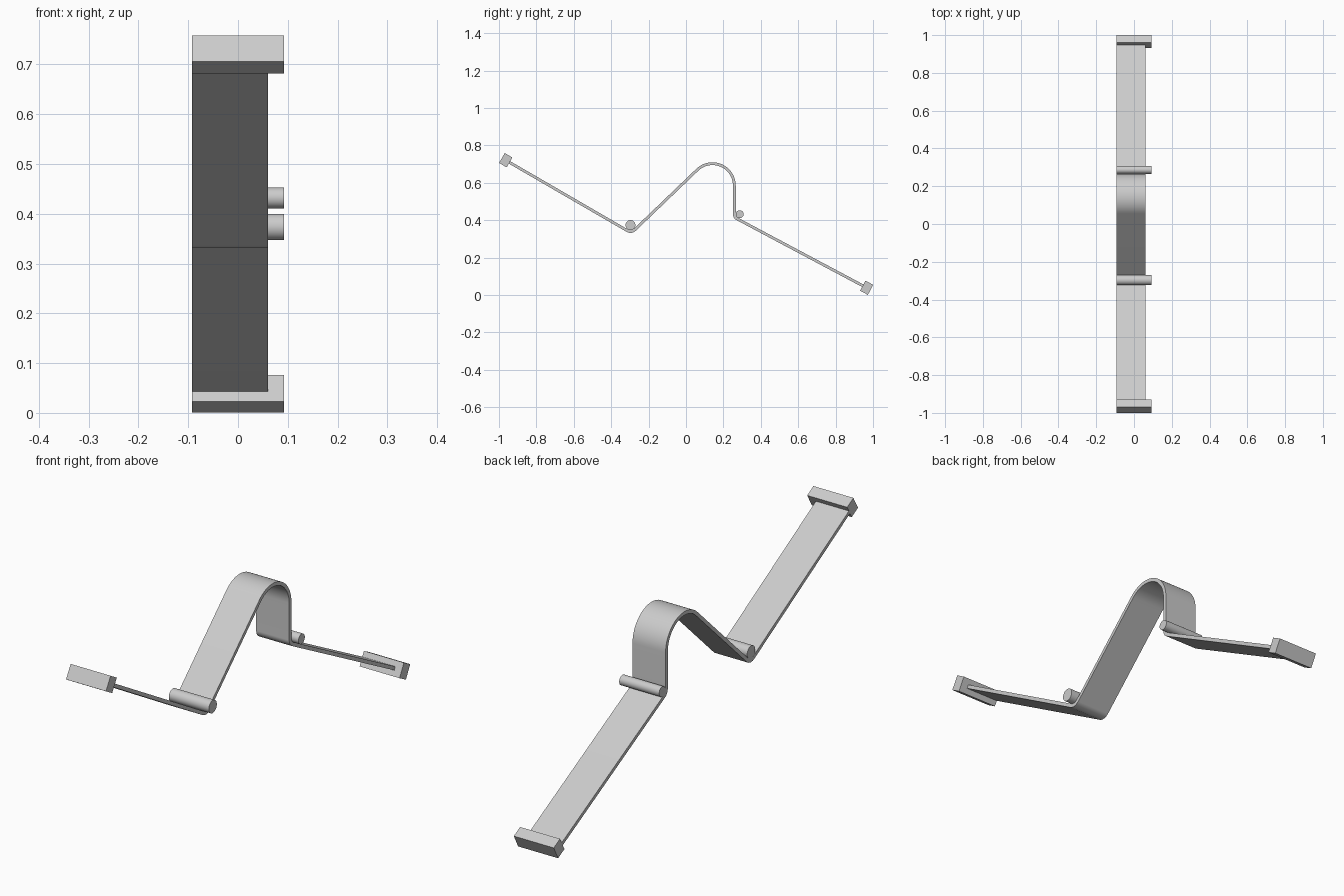
import bpy, bmesh, math
from mathutils import Vector, Matrix

cube = bpy.data.objects.get("Cube")
if cube:
    bpy.data.objects.remove(cube, do_unlink=True)

grey = bpy.data.materials.new("plain grey")
grey.use_nodes = True
colour = (0.6, 0.6, 0.6, 1)
grey.diffuse_color = colour
grey.node_tree.nodes["Principled BSDF"].inputs["Base Color"].default_value = colour

LEFT, RIGHT, STRIP_EDGE = 0.092, -0.092, 0.06
HALF = 0.0075  # half the strip thickness


def extrude_profile(name, points, x0, x1, smooth=False):
    """Extrude a closed (y, z) outline along x."""
    bm = bmesh.new()
    face = bm.faces.new([bm.verts.new((x0, y, z)) for y, z in points])
    out = bmesh.ops.extrude_face_region(bm, geom=[face])
    verts = [v for v in out["geom"] if isinstance(v, bmesh.types.BMVert)]
    bmesh.ops.translate(bm, verts=verts, vec=(x1 - x0, 0, 0))
    bmesh.ops.recalc_face_normals(bm, faces=bm.faces)
    mesh = bpy.data.meshes.new(name)
    bm.to_mesh(mesh)
    bm.free()
    mesh.materials.append(grey)
    obj = bpy.data.objects.new(name, mesh)
    bpy.context.collection.objects.link(obj)
    if smooth:
        bpy.ops.object.select_all(action="DESELECT")
        obj.select_set(True)
        bpy.context.view_layer.objects.active = obj
        bpy.ops.object.shade_smooth_by_angle(angle=math.radians(30))
    return obj


def left_normal(a):
    return Vector((-math.sin(a), math.cos(a)))


# Strip route: centre and signed bend radius (positive turns upward)
front_end, back_end = Vector((-0.964, 0.7205)), Vector((0.966, 0.0385))
front_pin, back_pin = Vector((-0.297, 0.3735)), Vector((0.287, 0.432))
route = [(front_end, 0), (front_pin, 0.034), (Vector((0.1415, 0.585)), -0.117),
         (back_pin, 0.0285), (back_end, 0)]

# Directions of the straight runs tangent to neighbouring bends
angles = []
for (c1, r1), (c2, r2) in zip(route, route[1:]):
    d = c2 - c1
    angles.append(math.atan2(d.y, d.x) - math.asin((r2 - r1) / d.length))

# Both faces of the strip along straights and bends
upper, lower = [], []
STEPS = 24
for i, (c, r) in enumerate(route):
    a0, a1 = angles[max(i - 1, 0)], angles[min(i, len(angles) - 1)]
    steps = STEPS if r else 0
    for k in range(steps + 1):
        n = left_normal(a0 + (a1 - a0) * k / max(steps, 1))
        upper.append(c - n * (r - HALF))
        lower.append(c - n * (r + HALF))
extrude_profile("bent_strip", upper + lower[::-1], RIGHT, STRIP_EDGE, True)

# Round pins resting in the two upward bends
for name, c, r in (("front_pin", front_pin, 0.0265), ("back_pin", back_pin, 0.021)):
    ring = [c + r * left_normal(math.tau * k / 40) for k in range(40)]
    extrude_profile(name, ring, RIGHT, LEFT, True)

# End blocks, tilted with the strip
for name, c, a in (("front_block", front_end, angles[0]),
                   ("back_block", back_end, angles[-1])):
    n = left_normal(a) * 0.0305
    t = Vector((math.cos(a), math.sin(a))) * 0.0235
    extrude_profile(name, [c - t - n, c + t - n, c + t + n, c - t + n], RIGHT, LEFT)
